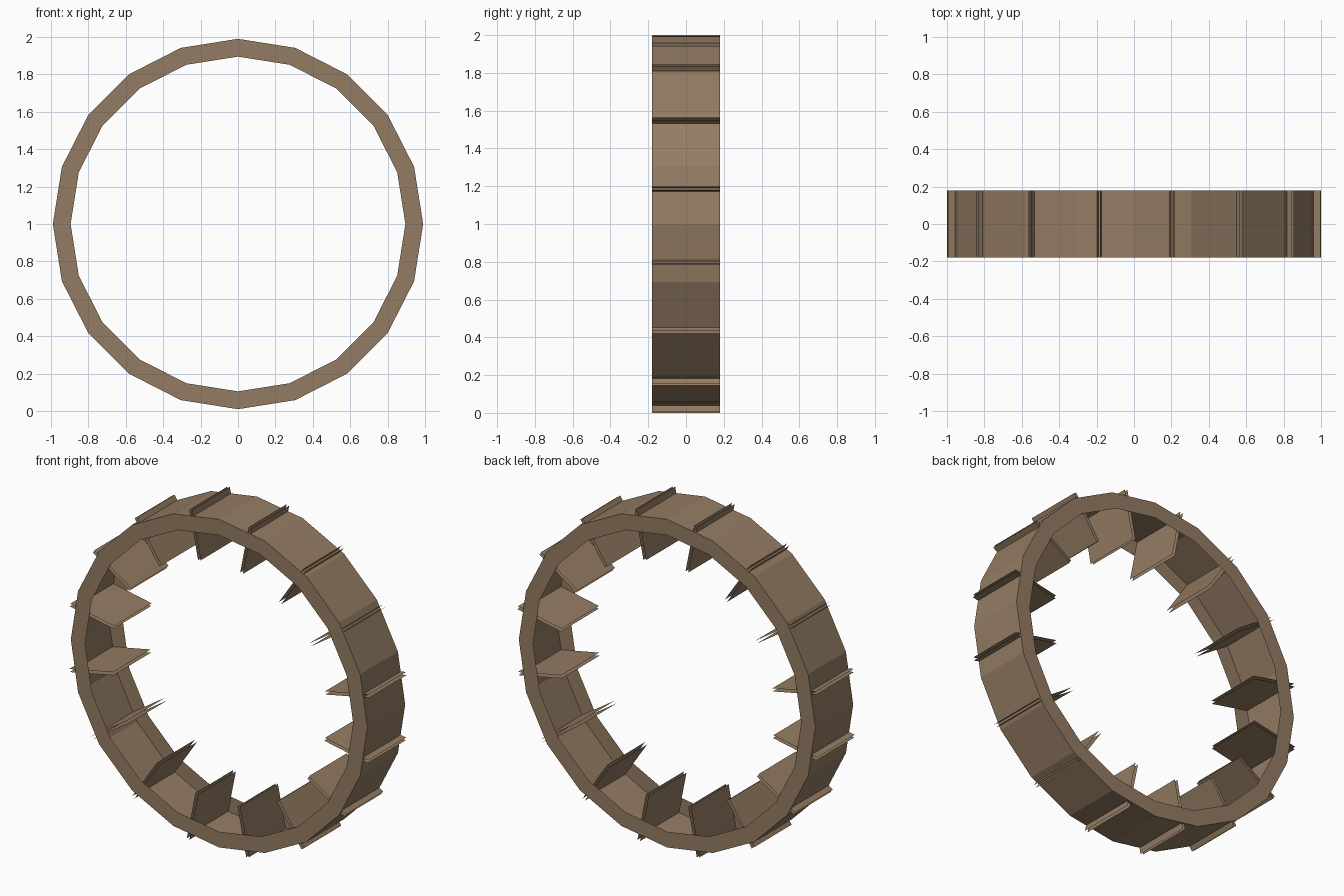
import bpy
import bmesh
from math import pi
from mathutils import Matrix, Vector

cube = bpy.data.objects.get("Cube")
if cube:
    bpy.data.objects.remove(cube, do_unlink=True)

RIM_SIDES, PADDLES = 20, 16
RIM_OUT, RIM_IN = 0.99, 0.895
PADDLE_OUT, PADDLE_IN = 1.016, 0.72
HALF_WIDTH = 0.18
BOARD_GAP = 0.018
CENTER = Vector((0, 0, 1))

wood = bpy.data.materials.new("weathered wood")
wood.use_nodes = True
color = (0.296, 0.202, 0.125, 1)
wood.diffuse_color = color
wood.node_tree.nodes["Principled BSDF"].inputs["Base Color"].default_value = color


def finish(name, bm):
    mesh = bpy.data.meshes.new(name)
    bm.to_mesh(mesh)
    bm.free()
    mesh.materials.append(wood)
    obj = bpy.data.objects.new(name, mesh)
    obj.location = CENTER
    bpy.context.collection.objects.link(obj)
    return obj


def spun_strip(name, profile):
    """Revolve a (radius, y) profile around the wheel axle."""
    bm = bmesh.new()
    verts = [bm.verts.new((0, y, r)) for r, y in profile]
    edges = [bm.edges.new(pair) for pair in zip(verts, verts[1:])]
    bmesh.ops.spin(bm, geom=verts + edges, cent=(0, 0, 0), axis=(0, 1, 0),
                   angle=2 * pi, steps=RIM_SIDES)
    bmesh.ops.remove_doubles(bm, verts=bm.verts, dist=0.0005)
    bmesh.ops.recalc_face_normals(bm, faces=bm.faces)
    return finish(name, bm)


# Rim: a channel of two flat side rings and an outer band, open inward
w = HALF_WIDTH
spun_strip("wheel_rim", [(RIM_IN, -w), (RIM_OUT, -w), (RIM_OUT, w), (RIM_IN, w)])

# Paddles: pairs of thin parallel boards passing through the band
bm = bmesh.new()
for i in range(PADDLES):
    turn = Matrix.Rotation((i + 0.5) * 2 * pi / PADDLES, 4, 'Y')
    for x in (0, BOARD_GAP):
        corners = [(x, -w, PADDLE_IN), (x, w, PADDLE_IN),
                   (x, w, PADDLE_OUT), (x, -w, PADDLE_OUT)]
        if x == 0:
            corners.reverse()
        bm.faces.new([bm.verts.new(turn @ Vector(c)) for c in corners])
finish("paddles", bm)
